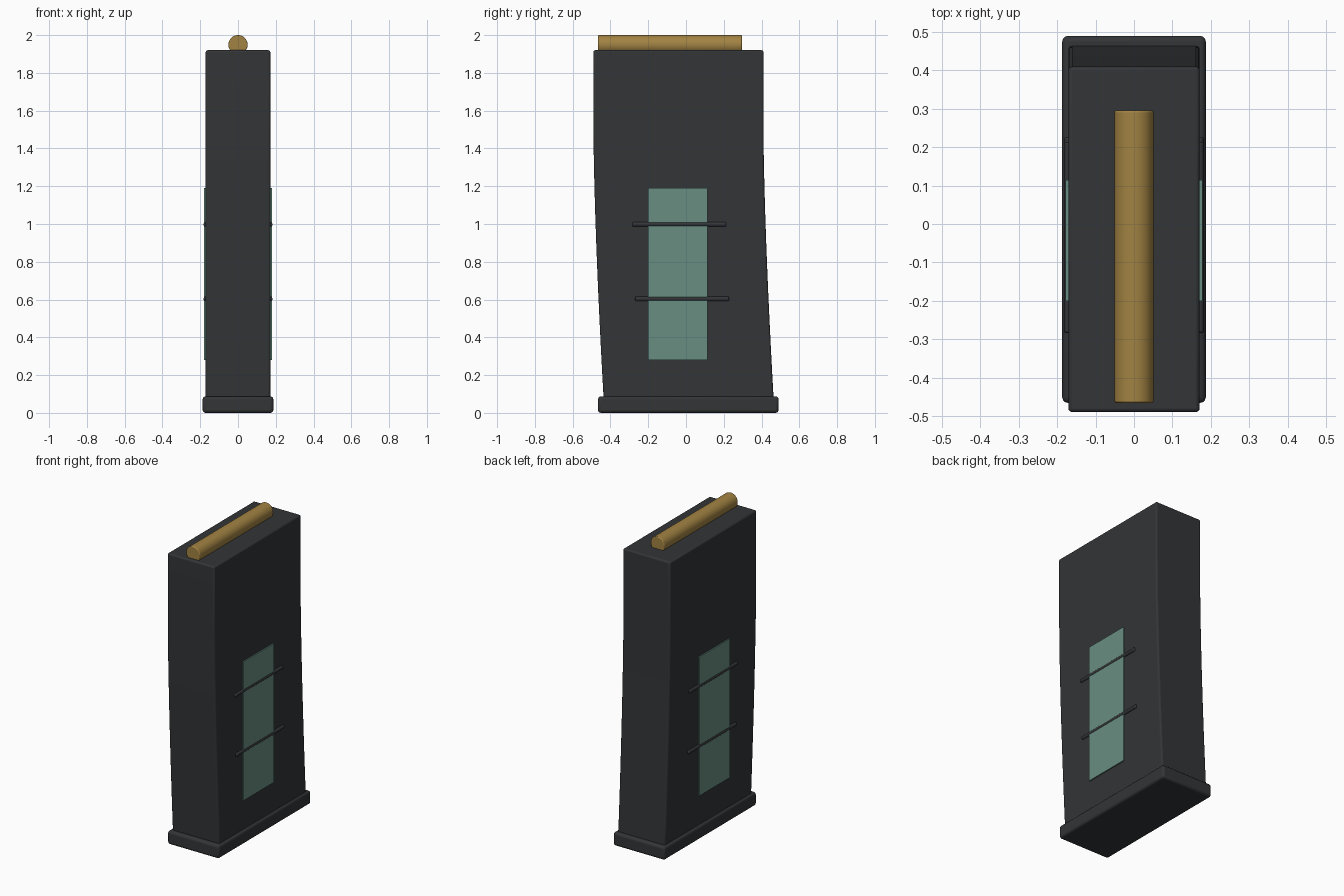
import bpy, bmesh, math

if "Cube" in bpy.data.objects:
    bpy.data.objects.remove(bpy.data.objects["Cube"])


def material(name, rgb):
    m = bpy.data.materials.new(name)
    m.diffuse_color = (*rgb, 1)
    m.use_nodes = True
    m.node_tree.nodes["Principled BSDF"].inputs["Base Color"].default_value = m.diffuse_color
    return m


DARK = material("dark_polymer", (0.033, 0.035, 0.038))
BRASS = material("brass", (0.36, 0.225, 0.055))
GREEN = material("window_green", (0.14, 0.27, 0.22))


def finish(ob, name, mat, bevel=0, segments=3):
    ob.name = name
    ob.data.materials.append(mat)
    if bevel:
        mod = ob.modifiers.new("bevel", "BEVEL")
        mod.width, mod.segments = bevel, segments
        mod.limit_method = "ANGLE"
        mod.angle_limit = math.radians(40)
    bpy.ops.object.select_all(action="DESELECT")
    ob.select_set(True)
    bpy.context.view_layer.objects.active = ob
    bpy.ops.object.shade_smooth_by_angle(angle=math.radians(35))
    return ob


def box(name, lo, hi, mat, bevel=0):
    bpy.ops.mesh.primitive_cube_add(size=1, location=[(a + b) / 2 for a, b in zip(lo, hi)])
    ob = bpy.context.object
    ob.scale = [b - a for a, b in zip(lo, hi)]
    bpy.ops.object.transform_apply(location=False, rotation=False, scale=True)
    return finish(ob, name, mat, bevel)


def rod(name, radius, y0, y1, x, z, mat, bevel):
    bpy.ops.mesh.primitive_cylinder_add(vertices=32, radius=radius, depth=y1 - y0,
                                        location=(x, (y0 + y1) / 2, z),
                                        rotation=(math.pi / 2, 0, 0))
    return finish(bpy.context.object, name, mat, bevel)


# Body: side profile that leans backward below z = 1.5, extruded across x
def lean(z):
    return 0.053 * (max(0, 1.5 - z) / 1.41) ** 1.5


levels = [1.92] + [1.5 - 0.144 * i for i in range(11)]
profile = [(-0.49 + lean(z), z) for z in levels]
profile += [(0.41 + lean(z), z) for z in reversed(levels)]
bm = bmesh.new()
face = bm.faces.new([bm.verts.new((-0.171, y, z)) for y, z in profile])
new = bmesh.ops.extrude_face_region(bm, geom=[face])["geom"]
bmesh.ops.translate(bm, vec=(0.342, 0, 0), verts=[v for v in new if isinstance(v, bmesh.types.BMVert)])
bmesh.ops.recalc_face_normals(bm, faces=bm.faces)
mesh = bpy.data.meshes.new("body")
bm.to_mesh(mesh)
bm.free()
body = bpy.data.objects.new("body", mesh)
bpy.context.collection.objects.link(body)
finish(body, "body", DARK, 0.01)

# Base plate and top round
box("base_plate", (-0.187, -0.466, 0), (0.187, 0.49, 0.087), DARK, 0.015)
rod("top_round", 0.051, -0.466, 0.296, 0, 1.949, BRASS, 0.005)

# Side windows with two ribs on each side
for side, s in (("left", -1), ("right", 1)):
    xs = sorted((s * 0.165, s * 0.179))
    box(side + "_window", (xs[0], -0.2, 0.28), (xs[1], 0.115, 1.19), GREEN)
    for label, z, y0, y1 in (("upper", 0.998, -0.284, 0.213), ("lower", 0.604, -0.269, 0.227)):
        rod(f"{side}_{label}_rib", 0.0125, y0, y1, s * 0.17, z, DARK, 0.006)
